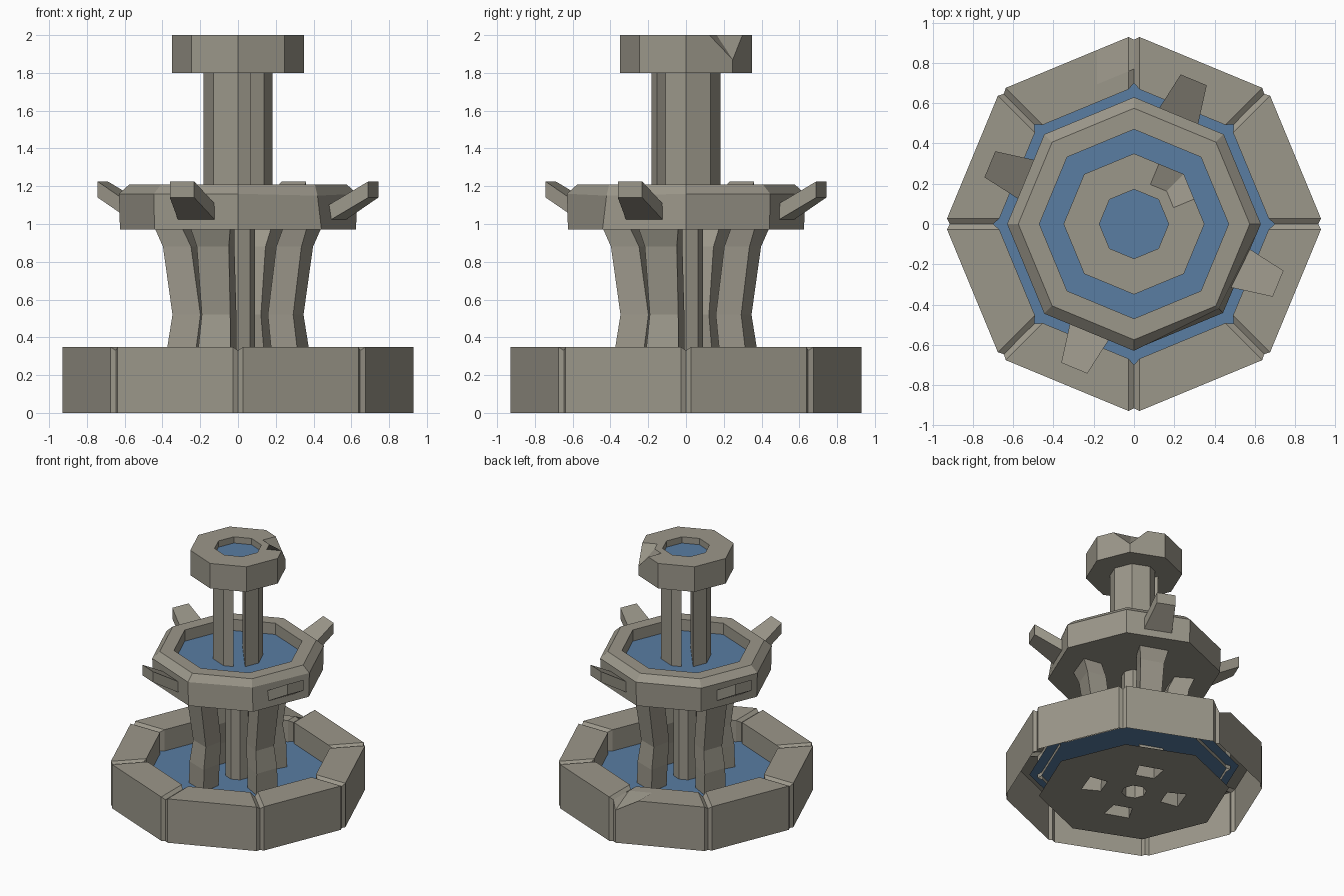
import bpy, bmesh, math
from mathutils import Vector

if "Cube" in bpy.data.objects:
    bpy.data.objects.remove(bpy.data.objects["Cube"])


def material(name, rgb):
    m = bpy.data.materials.new(name)
    m.diffuse_color = (*rgb, 1)
    m.use_nodes = True
    m.node_tree.nodes["Principled BSDF"].inputs["Base Color"].default_value = m.diffuse_color
    return m


STONE = material("weathered stone", (0.33, 0.31, 0.255))
WATER = material("blue water", (0.10, 0.205, 0.36))


def finish(name, bm, mat):
    bmesh.ops.recalc_face_normals(bm, faces=bm.faces)
    me = bpy.data.meshes.new(name)
    bm.to_mesh(me)
    bm.free()
    me.materials.append(mat)
    ob = bpy.data.objects.new(name, me)
    bpy.context.collection.objects.link(ob)
    return ob


def polar(r, deg, z=0.0):
    a = math.radians(deg)
    return Vector((r * math.cos(a), r * math.sin(a), z))


def loft(rows, cap_start=False, cap_end=False):
    """Skin a list of closed loops that have equal point counts."""
    bm = bmesh.new()
    loops = [[bm.verts.new(p) for p in row] for row in rows]
    n = len(loops[0])
    for a, b in zip(loops, loops[1:]):
        for i in range(n):
            j = (i + 1) % n
            bm.faces.new((a[i], a[j], b[j], b[i]))
    if cap_start:
        bm.faces.new(loops[0][::-1])
    if cap_end:
        bm.faces.new(loops[-1])
    return bm


def octagon(r, z):
    return [polar(r, 45 * k, z) for k in range(8)]


def water(name, r, z):
    bm = bmesh.new()
    bm.faces.new([bm.verts.new(p) for p in octagon(r, z)])
    finish(name, bm, WATER)


# Pool wall: eight blocks with V grooves at the corners, open underneath
def wall_row(r, z, groove_r, groove_z, chip):
    pts = []
    for k in range(8):
        p, before, after = (polar(r, 45 * (k + d), z) for d in (0, -1, 1))
        back, fwd = (before - p).normalized(), (after - p).normalized()
        mid = polar(r + groove_r, 45 * k, z + groove_z)
        right = p + fwd * 0.03
        if k == 2:
            right.z -= chip
        pts += [p + back * 0.03, mid, right]
        if k == 2:
            pts.append(p + fwd * 0.2)
    return pts


finish("pool_wall", loft([
    wall_row(0.94, 0, -0.025, 0, 0),
    wall_row(0.94, 0.35, -0.025, -0.02, 0.09),
    wall_row(0.77, 0.35, 0, -0.02, 0),
    wall_row(0.68, 0.35, 0.02, -0.02, 0),
    wall_row(0.68, 0.15, 0.02, 0, 0)]), STONE)
water("pool_water", 0.76, 0.18)

# Bent pillars and centre column, hollow at the bottom
LEGS = [70 + 90 * k for k in range(4)]
LEG_PROFILE = [(0, 0.23, 0.37, 0.095), (0.35, 0.21, 0.365, 0.09),
               (0.52, 0.19, 0.34, 0.08), (0.88, 0.24, 0.39, 0.09),
               (0.97, 0.28, 0.425, 0.11)]


def leg_loop(deg, z, r0, r1, w):
    u, v = polar(1, deg), polar(1, deg + 90)
    up = Vector((0, 0, z))
    return [u * r0 - v * w * 0.75 + up, u * r1 - v * w + up,
            u * r1 + v * w + up, u * r0 + v * w * 0.75 + up]


for i, deg in enumerate(LEGS):
    finish(f"pillar_{i + 1}",
           loft([leg_loop(deg, *s) for s in LEG_PROFILE]), STONE)
finish("centre_column", loft([octagon(0.09, 0), octagon(0.09, 0.97)]), STONE)

# Pool floor with openings under the hollow supports
bm = bmesh.new()
holes = [leg_loop(deg, *LEG_PROFILE[0]) for deg in LEGS]
for loop in [octagon(0.69, 0), octagon(0.09, 0)] + holes:
    vs = [bm.verts.new(p) for p in loop]
    for i in range(len(vs)):
        bm.edges.new((vs[i - 1], vs[i]))
bmesh.ops.triangle_fill(bm, use_beauty=True, edges=bm.edges[:],
                        normal=(0, 0, -1))
finish("pool_floor", bm, STONE)

# Upper basin with bevelled rim and one worn corner
rows = [octagon(0.625, 0.97), octagon(0.63, 1.16), octagon(0.575, 1.21),
        octagon(0.47, 1.21), octagon(0.47, 1.09)]
rows[1][7] = polar(0.595, -45, 1.15)
finish("upper_basin", loft(rows, True, True), STONE)
water("basin_water", 0.47, 1.12)

# Four slanted spouts on the basin sides
for k in range(4):
    deg = 67.5 + 90 * k
    u, v = polar(1, deg), polar(1, deg + 90)
    rows = []
    for r, z, w in ((0.52, 0.99, 0.115), (0.775, 1.14, 0.07)):
        rows.append([u * r + v * s * w + Vector((0, 0, z + h))
                     for s, h in ((-1, 0), (1, 0), (1, 0.085), (-1, 0.085))])
    finish(f"spout_{k + 1}", loft(rows, True, True), STONE)

# Upper column, split in two by a narrow slit
slit = polar(1, 38)
for side, name in ((1, "upper_column_right"), (-1, "upper_column_left")):
    bm = loft([octagon(0.182, 1.1), octagon(0.182, 1.82)], True, True)
    cut = bmesh.ops.bisect_plane(
        bm, geom=bm.verts[:] + bm.edges[:] + bm.faces[:],
        plane_co=slit * side * 0.042, plane_no=slit * side, clear_inner=True)
    edges = [e for e in cut["geom_cut"] if isinstance(e, bmesh.types.BMEdge)]
    bmesh.ops.holes_fill(bm, edges=edges)
    finish(name, bm, STONE)


# Top bowl with a notch broken out of one corner
def bowl_row(r, z):
    pts = octagon(r, z)
    mid = [(pts[i] + pts[(i + 1) % 8]) / 2 for i in range(8)]
    return [p for pair in zip(pts, mid) for p in pair]


rows = [bowl_row(0.35, 1.8), bowl_row(0.35, 2.0), bowl_row(0.23, 2.0),
        bowl_row(0.172, 2.0), bowl_row(0.172, 1.93)]
rows[1][2].z = 1.87
finish("top_bowl", loft(rows, True, True), STONE)
water("bowl_water", 0.172, 1.95)
